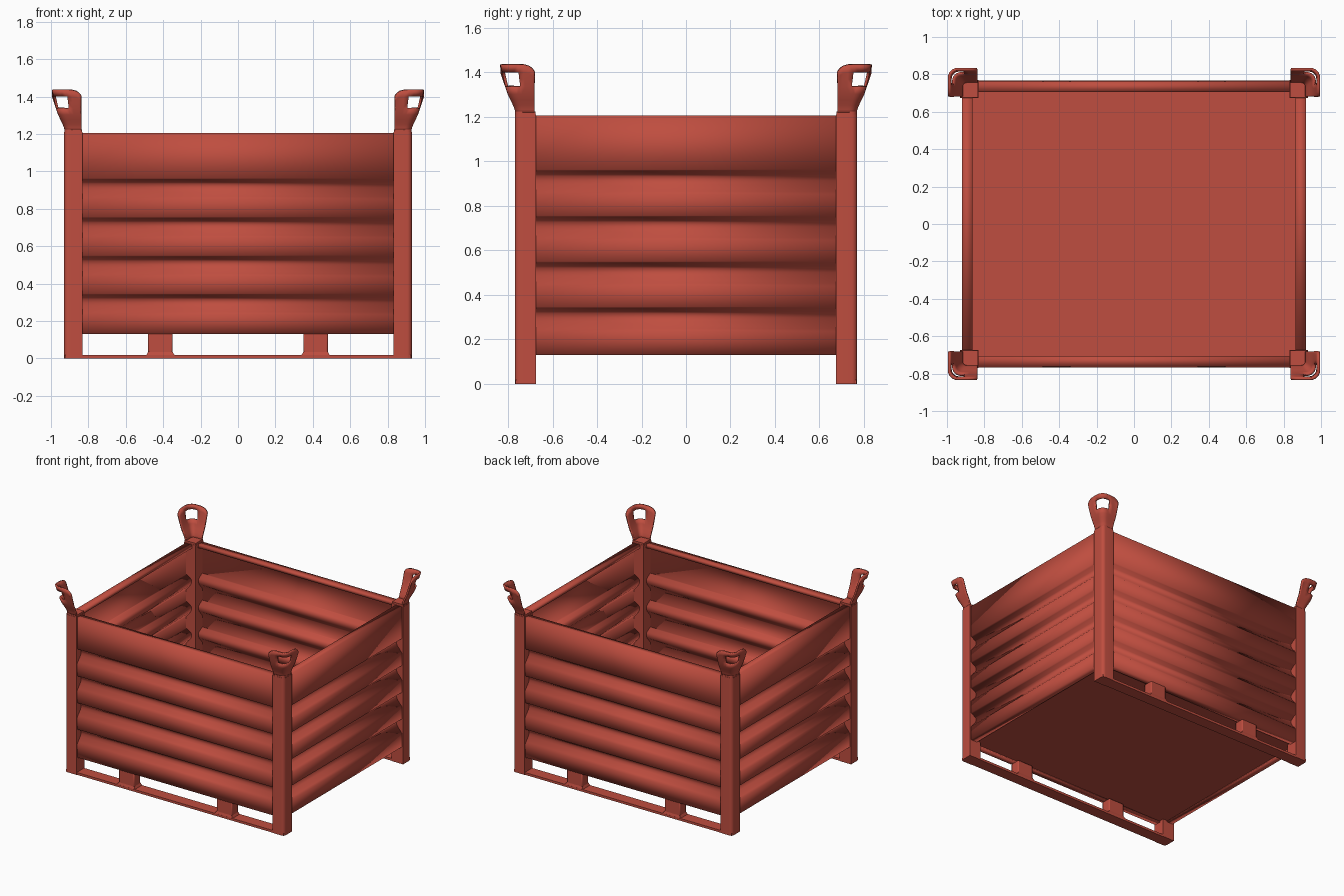
import bpy, bmesh, math

if "Cube" in bpy.data.objects:
    bpy.data.objects.remove(bpy.data.objects["Cube"])

red = bpy.data.materials.new("red_paint")
red.diffuse_color = (0.52, 0.075, 0.05, 1)
red.use_nodes = True
red.node_tree.nodes["Principled BSDF"].inputs["Base Color"].default_value = red.diffuse_color


def make(name, verts, faces, thick=0, bevel=0, smooth=None):
    me = bpy.data.meshes.new(name)
    me.from_pydata(verts, [], faces)
    bm = bmesh.new()
    bm.from_mesh(me)
    bmesh.ops.recalc_face_normals(bm, faces=bm.faces)
    bm.to_mesh(me)
    bm.free()
    me.materials.append(red)
    ob = bpy.data.objects.new(name, me)
    bpy.context.collection.objects.link(ob)
    if thick:
        m = ob.modifiers.new("thickness", 'SOLIDIFY')
        m.thickness, m.offset = thick, 0
    if bevel:
        m = ob.modifiers.new("bevel", 'BEVEL')
        m.width, m.segments = bevel, 2
    if smooth:
        bpy.ops.object.select_all(action='DESELECT')
        ob.select_set(True)
        bpy.context.view_layer.objects.active = ob
        bpy.ops.object.shade_smooth_by_angle(angle=math.radians(smooth))
    return ob


def prism(name, pts, z0, z1, **kw):
    n = len(pts)
    v = [(x, y, z0) for x, y in pts] + [(x, y, z1) for x, y in pts]
    f = [(i, (i + 1) % n, n + (i + 1) % n, n + i) for i in range(n)]
    return make(name, v, f + [tuple(range(n)), tuple(range(n, 2 * n))], **kw)


def box(name, x0, x1, y0, y1, z0, z1, **kw):
    return prism(name, [(x0, y0), (x1, y0), (x1, y1), (x0, y1)], z0, z1, **kw)


def grid(name, rows, skip=lambda r, c: False, **kw):
    n = len(rows[0])
    f = [(r * n + c, r * n + c + 1, (r + 1) * n + c + 1, (r + 1) * n + c)
         for r in range(len(rows) - 1) for c in range(n - 1) if not skip(r, c)]
    return make(name, [p for row in rows for p in row], f, **kw)


def arc(cx, cy, r, n=6):
    return [(cx + r * math.sin(math.pi / 2 * i / n), cy + r * math.cos(math.pi / 2 * i / n))
            for i in range(n + 1)]


# Grooved wall section: (inward depth, height), with folded rims
section = [(0.05, 1.18), (0.05, 1.203), (0, 1.203)]
for z in (0.965, 0.758, 0.552, 0.348):
    section += [(0, z), (0.01, z - 0.004), (0.036, z - 0.021), (0.046, z - 0.03),
                (0.046, z - 0.052), (0.038, z - 0.07), (0.01, z - 0.102), (0, z - 0.115)]
section += [(0, 0.133), (0.05, 0.133)]

for s, side in ((-1, "front"), (1, "back")):
    grid(side + "_wall", [[(x, s * (0.759 - d), z) for x in (-0.835, 0.835)] for d, z in section],
         thick=0.007, smooth=35)
for s, side in ((-1, "left"), (1, "right")):
    grid(side + "_wall", [[(s * (0.917 - d), y, z) for y in (-0.68, 0.68)] for d, z in section],
         thick=0.007, smooth=35)

# Floor plate
box("floor", -0.885, 0.885, -0.725, 0.725, 0.14, 0.152)

# Lifting lug rows: height and outward flare
lug_rows = [(1.212, -0.004), (1.235, 0.0), (1.255, 0.008), (1.28, 0.02), (1.305, 0.032),
            (1.338, 0.042), (1.37, 0.05), (1.402, 0.057), (1.437, 0.065)]
fracs = [0, 0.1, 0.25, 0.5, 0.76]
drops = [0.036, 0.02, 0.008, 0.001, 0]

for sx in (-1, 1):
    for sy in (-1, 1):
        tag = ("right" if sx > 0 else "left") + ("_back" if sy > 0 else "_front")
        # Corner post with rounded outer edge and cap
        pts = [(0.832, 0.675), (0.832, 0.77)] + arc(0.905, 0.745, 0.025) + [(0.93, 0.675)]
        pts = [(x * sx, y * sy) for x, y in pts]
        prism("post_" + tag, pts, 0, 1.21, smooth=35)
        capx, capy = 0.881, 0.7225
        prism("post_cap_" + tag, [(sx * capx + (x - sx * capx) * 0.96, sy * capy + (y - sy * capy) * 0.96)
                                  for x, y in pts], 1.21, 1.224, smooth=35)
        # Flared corner lug with an eye through its bend
        rows = []
        for z, f in lug_rows:
            X, Y, r = 0.924 + f, 0.764 + f, 0.028 + max(f, 0) * 0.3
            k = max(0, (z - 1.33) / 0.107)
            row = [(0.838 + (X - r - 0.838) * t, Y, z - d * k) for t, d in zip(fracs, drops)]
            row += [(x, y, z) for x, y in arc(X - r, Y - r, r)]
            row += [(X, 0.681 + (Y - r - 0.681) * t, z - d * k)
                    for t, d in reversed(list(zip(fracs, drops)))]
            rows.append([(x * sx, y * sy, z) for x, y, z in row])
        last = len(rows[0]) - 1
        grid("lug_" + tag, rows, skip=lambda r, c: 5 <= r <= 6 and 4 <= c < last - 4,
             thick=0.013, smooth=40)

# Bottom rails and their support feet
for s, side in ((-1, "front"), (1, "back")):
    y0, y1 = sorted((s * 0.678, s * 0.767))
    box(side + "_rail", -0.925, 0.925, y0, y1, 0, 0.018)
    for x in (-0.415, 0.415):
        box(side + "_foot", x - 0.066, x + 0.066, y0 + 0.006, y1 - 0.006, 0.015, 0.135,
            bevel=0.008, smooth=35)
        # Flared weld at foot base
        lo = [(-0.076, y0), (0.076, y0), (0.076, y1), (-0.076, y1)]
        v = [(x + a, b, 0.016) for a, b in lo]
        v += [(x + a * 0.86, (y0 + y1) / 2 + (b - (y0 + y1) / 2) * 0.86, 0.036) for a, b in lo]
        make(side + "_foot_weld", v, [(0, 1, 2, 3), (4, 5, 6, 7), (0, 1, 5, 4), (1, 2, 6, 5),
                                      (2, 3, 7, 6), (3, 0, 4, 7)])
